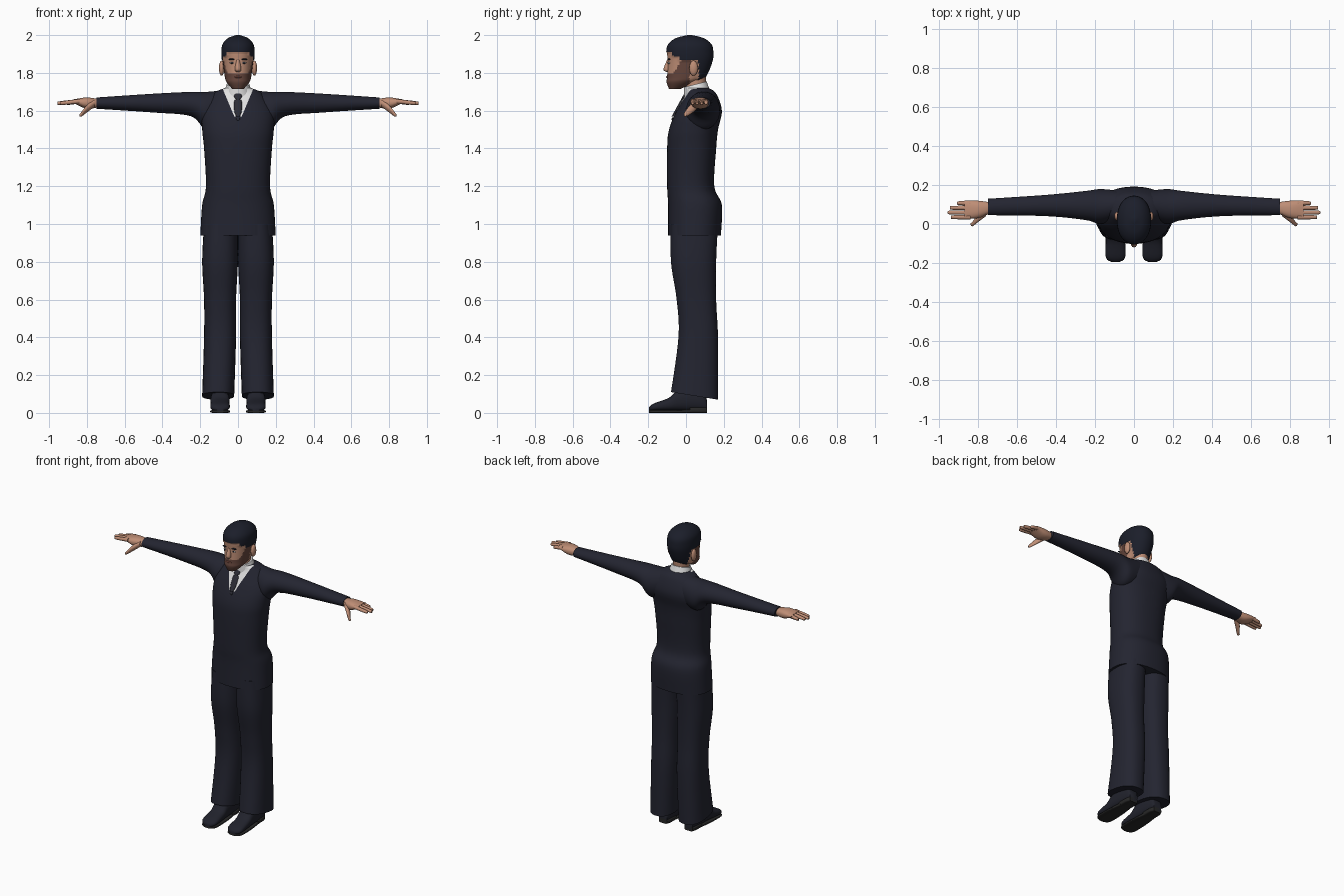
import bpy, bmesh, math

if "Cube" in bpy.data.objects:
    bpy.data.objects.remove(bpy.data.objects["Cube"])


def material(name, red, green, blue):
    colour = (red, green, blue, 1)
    mat = bpy.data.materials.new(name)
    mat.use_nodes = True
    mat.diffuse_color = colour
    shader = mat.node_tree.nodes["Principled BSDF"]
    shader.inputs["Base Color"].default_value = colour
    shader.inputs["Roughness"].default_value = .8
    return mat


SUIT = material("navy suit", .017, .018, .03)
HAIR = material("dark hair", .011, .013, .023)
SKIN = material("skin", .52, .27, .18)
BEARD = material("brown beard", .13, .06, .045)
SHIRT = material("white shirt", .75, .75, .75)
TIE = material("dark tie", .025, .025, .035)
SHOE = material("shoe leather", .015, .016, .025)
SOLE = material("black sole", .02, .02, .02)
LIP = material("lips", .3, .11, .08)


def finish(name, bm, *materials, mirror=False):
    """Turn the bmesh into a smooth-shaded object, mirrored across x if asked."""
    bmesh.ops.recalc_face_normals(bm, faces=bm.faces[:])
    mesh = bpy.data.meshes.new(name)
    bm.to_mesh(mesh)
    bm.free()
    for mat in materials:
        mesh.materials.append(mat)
    mesh.shade_smooth()
    mesh.set_sharp_from_angle(angle=math.radians(50))
    part = bpy.data.objects.new(name, mesh)
    bpy.context.collection.objects.link(part)
    if mirror:
        part.modifiers.new("Mirror", "MIRROR")


def spline(rings, steps):
    """Add smooth in-between rings through the given ones."""
    smooth = []
    last = len(rings) - 1
    for i in range(last):
        before, start, end, after = (rings[max(0, min(last, i + k))] for k in (-1, 0, 1, 2))
        for step in range(steps):
            u = step / steps
            smooth.append([
                q + u / 2 * (r - p + u * (2*p - 5*q + 4*r - w + u * (3 * (q - r) + w - p)))
                for p, q, r, w in zip(before, start, end, after)])
    return smooth + [rings[-1]]


def loft(axis, rings, sides=24, power=2, steps=4, tilt=lambda u: 0):
    """Skin superellipse rings (position, low, high, low, high) set along an axis."""
    bm = bmesh.new()
    loops = []
    rings = spline(rings, steps)
    for i, (along, a_low, a_high, b_low, b_high) in enumerate(rings):
        slope = tilt(i / (len(rings) - 1))
        loop = []
        for k in range(sides):
            angle = math.tau * (k + .5) / sides
            c, s = math.cos(angle), math.sin(angle)
            across = math.copysign(abs(c) ** (2 / power), c) * (a_high - a_low) / 2
            up = math.copysign(abs(s) ** (2 / power), s) * (b_high - b_low) / 2
            a = (a_low + a_high) / 2 + across
            b = (b_low + b_high) / 2 + up
            t = along + slope * up
            loop.append(bm.verts.new({"x": (t, a, b), "y": (a, t, b), "z": (a, b, t)}[axis]))
        loops.append(loop)
    for low, high in zip(loops, loops[1:]):
        for k in range(sides):
            j = (k + 1) % sides
            bm.faces.new((low[k], low[j], high[j], high[k]))
    bm.faces.new(loops[0])
    bm.faces.new(loops[-1])
    return bm


def upright(*rings):
    """Symmetric rings given as (z, half width, front, back)."""
    return [(z, -half, half, front, back) for z, half, front, back in rings]


def limb(*points):
    """Round rings along x given as (x, y, z, radius)."""
    return [(x, y - r, y + r, z - r, z + r) for x, y, z, r in points]


def footprint(bottom, *rings):
    """Rings along the foot given as (y, half width, top)."""
    middle = .095
    return [(y, middle - half, middle + half, bottom, top) for y, half, top in rings]


def blob(name, centre, size, mat, mirror=False):
    bm = bmesh.new()
    bmesh.ops.create_uvsphere(bm, u_segments=16, v_segments=10, radius=1)
    bmesh.ops.scale(bm, vec=size, verts=bm.verts)
    bmesh.ops.translate(bm, vec=centre, verts=bm.verts)
    finish(name, bm, mat, mirror=mirror)


# Jacket body with a V opening cut in for the shirt
V_LOW, V_HALF, V_SLOPE = 1.57, .02, .42
bm = loft("z", upright(
    (.94, .2, -.095, .185), (1.1, .19, -.095, .19), (1.2, .17, -.1, .15), (1.4, .18, -.1, .16),
    (1.5, .19, -.09, .17), (1.6, .19, -.05, .19), (1.69, .13, 0, .16), (1.72, .07, 0, .12)),
    sides=48, power=2.3, steps=6)
for point, normal in (((V_HALF, 0, V_LOW), (1, 0, -V_SLOPE)),
                      ((-V_HALF, 0, V_LOW), (-1, 0, -V_SLOPE)),
                      ((0, 0, V_LOW), (0, 0, 1))):
    bmesh.ops.bisect_plane(bm, geom=bm.verts[:] + bm.edges[:] + bm.faces[:],
                           plane_co=point, plane_no=normal)
for face in bm.faces:
    x, y, z = face.calc_center_median()
    opening = V_HALF + (z - V_LOW) * V_SLOPE
    face.material_index = int(z > V_LOW and y < .06 and abs(x) < opening)
finish("jacket_body", bm, SUIT, SHIRT)
blob("jacket_button", (0, -.07, 1.555), (.01, .006, .01), TIE)

# Sleeves
finish("sleeves", loft("x", [
    (.07, .03, .17, 1.53, 1.71), (.17, 0, .18, 1.5, 1.7), (.25, .02, .17, 1.57, 1.7),
    (.45, .04, .15, 1.59, 1.69), (.75, .045, .13, 1.61, 1.67)], steps=6), SUIT, mirror=True)

# Collar, and a tie that follows the slope of the chest
finish("shirt_collar", loft("z", upright((1.68, .08, -.01, .13), (1.74, .06, -.01, .11)),
                            sides=32, tilt=lambda u: .25), SHIRT)
tie_rings = []
for z, half in ((1.57, .01), (1.6, .02), (1.65, .02), (1.66, .01), (1.67, .02), (1.7, .02)):
    front = (z - 1.69) * .55 - .01
    tie_rings.append((z, half, front, front + .03))
finish("tie", loft("z", upright(*tie_rings), sides=16, power=3), TIE)

# Trousers, hems slanting down to the heel
finish("trouser_legs", loft("z", [
    (.09, .02, .19, -.08, .17), (.4, .01, .18, -.04, .17), (.6, .01, .18, -.05, .16),
    (.8, 0, .19, -.08, .16), (1, 0, .18, -.08, .17)],
    sides=32, power=2.4, steps=6, tilt=lambda u: -.16 * (1 - u) ** 4), SUIT, mirror=True)

# Shoes
finish("shoe_uppers", loft("y", footprint(
    .01, (-.195, .02, .03), (-.17, .05, .05), (-.09, .05, .08), (-.04, .05, .12),
    (.08, .04, .13), (.11, .03, .07)), power=2.5), SHOE, mirror=True)
finish("shoe_soles", loft("y", footprint(
    0, (-.195, .02, .015), (-.17, .05, .015), (-.06, .05, .015), (.03, .04, .02)),
    power=5), SOLE, mirror=True)
finish("shoe_heels", loft("y", footprint(
    0, (.02, .04, .03), (.08, .04, .03), (.11, .03, .03)), power=5), SOLE, mirror=True)

# Hands
finish("palms", loft("x", [
    (.73, .06, .11, 1.62, 1.66), (.8, .03, .12, 1.61, 1.67), (.87, .03, .12, 1.64, 1.66)],
    power=2.4), SKIN, mirror=True)
fingers = {"index": .94, "middle": .955, "ring": .945, "little": .91}
for i, (label, tip) in enumerate(fingers.items()):
    y = .035 + .024 * i
    finish(label + "_fingers", loft("x", limb(
        (.84, y, 1.65, .012), (tip - .01, y, 1.64, .01), (tip, y, 1.64, .003)),
        sides=12), SKIN, mirror=True)
finish("thumbs", loft("x", limb(
    (.76, .06, 1.64, .02), (.8, .03, 1.61, .02), (.83, 0, 1.58, .012), (.84, 0, 1.575, .003)),
    sides=12), SKIN, mirror=True)

# Neck
finish("neck", loft("z", upright((1.69, .05, 0, .1), (1.82, .05, -.01, .11))), SKIN)


# Head, coloured by hairline and beard line
def head_colour(x, y, z):
    if y < -.03:
        hairline = 1.89 if abs(x) > .06 else 1.91
    elif y < .065:
        hairline = 1.87
    else:
        hairline = 1.765
    if z > hairline:
        return 1
    beard_top = 1.8 + max(0, y + .065) * 1.6
    return 2 if y < .02 and z < beard_top else 0


bm = loft("z", upright(
    (1.715, .03, -.09, -.03), (1.75, .06, -.103, .05), (1.78, .07, -.1, .1),
    (1.86, .08, -.097, .135), (1.91, .083, -.1, .14), (1.95, .077, -.09, .13),
    (1.98, .05, -.05, .09), (1.995, .01, .01, .03)), sides=64, power=2.15, steps=8)
bmesh.ops.recalc_face_normals(bm, faces=bm.faces[:])
bm.normal_update()
for face in bm.faces:
    face.material_index = head_colour(*face.calc_center_median())
hair_verts = {v for face in bm.faces if face.material_index == 1 for v in face.verts}
for vert in hair_verts:
    vert.co += vert.normal * .005
finish("head", bm, SKIN, HAIR, BEARD)

# Facial features
finish("nose", loft("z", upright(
    (1.805, .01, -.105, -.08), (1.82, .017, -.12, -.08), (1.87, .008, -.1, -.08)),
    sides=16), SKIN)
blob("mouth", (0, -.1, 1.778), (.02, .006, .005), LIP)
blob("ears", (.087, .04, 1.825), (.014, .023, .04), SKIN, mirror=True)
blob("eye_whites", (.032, -.09, 1.853), (.012, .006, .005), SHIRT, mirror=True)
blob("irises", (.032, -.094, 1.853), (.005, .004, .005), HAIR, mirror=True)
blob("eyebrows", (.033, -.09, 1.872), (.018, .008, .004), HAIR, mirror=True)
